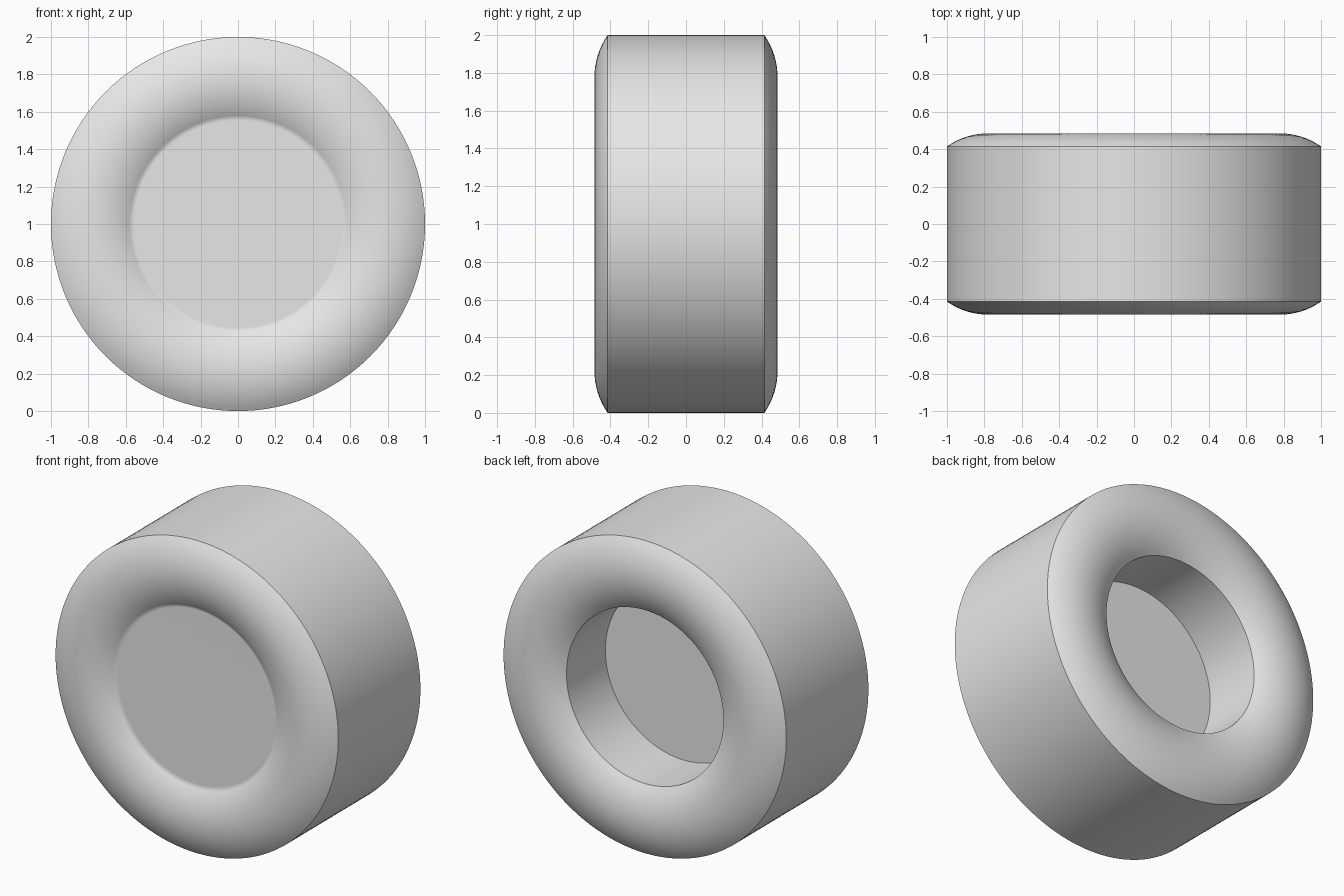
import bpy
import bmesh
from math import sin, cos, asin, radians, tau

cube = bpy.data.objects.get("Cube")
if cube:
    bpy.data.objects.remove(cube, do_unlink=True)

SEGMENTS = 128
OUTER, HUB = 1.0, 0.555          # tread radius, hub radius
EDGE_Y, BULGE = 0.415, 0.07      # tread half width, sidewall bulge
RECESS_Y = 0.022                 # floor of the rear recess

grey = bpy.data.materials.new("plain grey")
grey.use_nodes = True
colour = (0.8, 0.8, 0.8, 1)
grey.diffuse_color = colour
grey.node_tree.nodes["Principled BSDF"].inputs["Base Color"].default_value = colour


def sidewall(steps=16):
    """Circular bulge from the hub out to the tread, as (radius, y)."""
    half = (OUTER - HUB) / 2
    arc_r = (half ** 2 + BULGE ** 2) / (2 * BULGE)
    limit = asin(half / arc_r)
    angles = [limit * (2 * i / steps - 1) for i in range(steps + 1)]
    return [(HUB + half + arc_r * sin(a),
             EDGE_Y + BULGE - arc_r + arc_r * cos(a)) for a in angles]


# Profile: front hub edge, front sidewall, tread, rear sidewall, recess wall
wall = sidewall()
profile = [(r, -y) for r, y in wall] + wall[::-1] + [(HUB, RECESS_Y)]

# Turn the profile around the axle and close both hub faces
bm = bmesh.new()
rings = [[bm.verts.new((r * cos(tau * i / SEGMENTS), y, 1 + r * sin(tau * i / SEGMENTS)))
          for i in range(SEGMENTS)] for r, y in profile]
for a, b in zip(rings, rings[1:]):
    for i in range(SEGMENTS):
        j = (i + 1) % SEGMENTS
        bm.faces.new((a[i], a[j], b[j], b[i]))
bm.faces.new(rings[0])
bm.faces.new(rings[-1])
bmesh.ops.recalc_face_normals(bm, faces=bm.faces)

mesh = bpy.data.meshes.new("wheel")
bm.to_mesh(mesh)
bm.free()
mesh.materials.append(grey)
wheel = bpy.data.objects.new("wheel", mesh)
bpy.context.collection.objects.link(wheel)

# Smooth shading with crisp tread and recess edges; hub face stays flat
bpy.ops.object.select_all(action='DESELECT')
wheel.select_set(True)
bpy.context.view_layer.objects.active = wheel
bpy.ops.object.shade_smooth_by_angle(angle=radians(40))
weighted = wheel.modifiers.new("flat hub face", 'WEIGHTED_NORMAL')
weighted.keep_sharp = True
